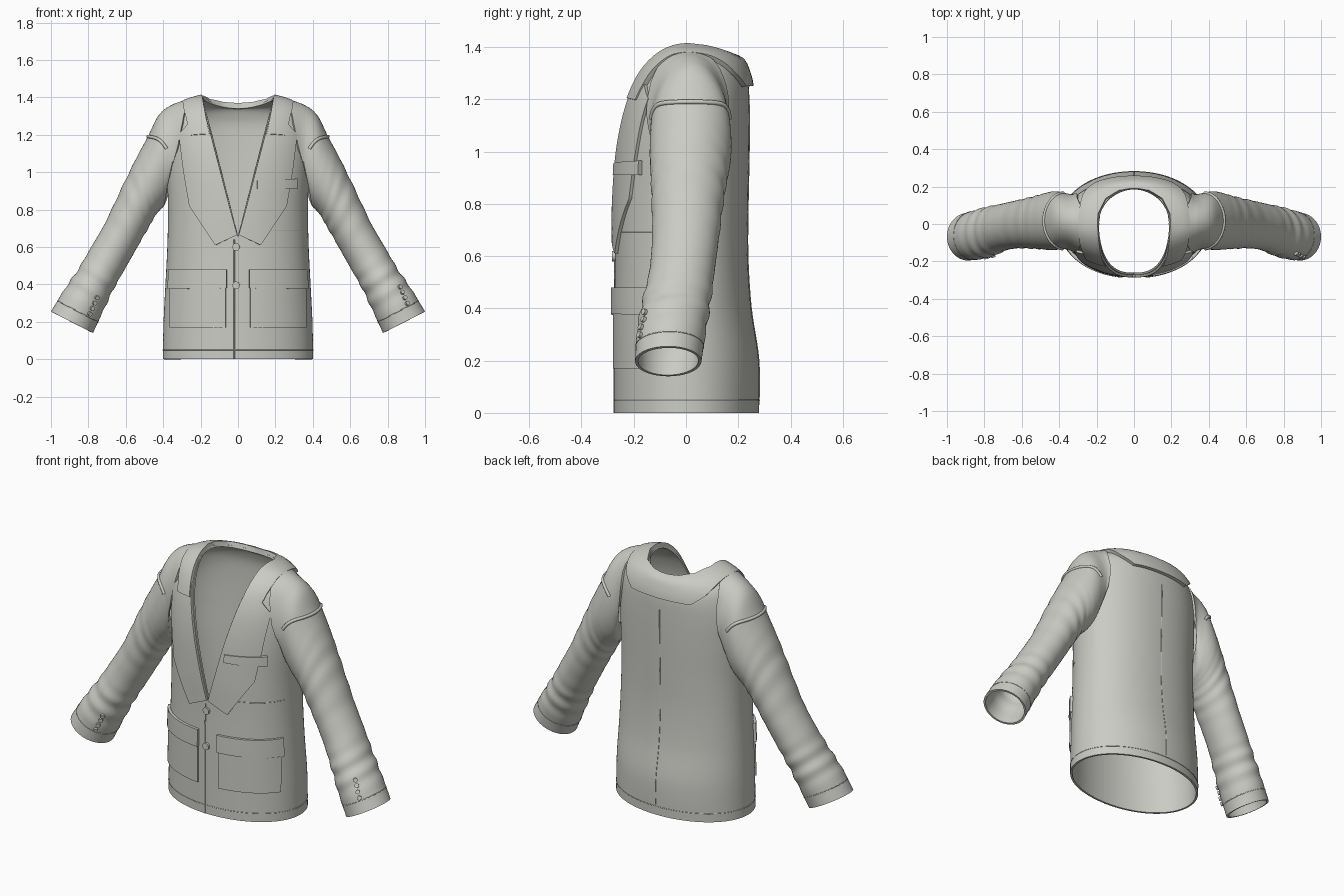
import bpy
from math import sin, cos, asin, pi, exp, hypot
from mathutils import Vector
from mathutils.bvhtree import BVHTree

if "Cube" in bpy.data.objects:
    bpy.data.objects.remove(bpy.data.objects["Cube"], do_unlink=True)

cloth = bpy.data.materials.new("warm_grey_cloth")
cloth.use_nodes = True
GREY = (0.60, 0.60, 0.56, 1)
cloth.diffuse_color = GREY
for node in cloth.node_tree.nodes:
    if node.type == 'BSDF_PRINCIPLED':
        node.inputs["Base Color"].default_value = GREY
        node.inputs["Roughness"].default_value = 0.8


def activate(ob):
    bpy.ops.object.select_all(action='DESELECT')
    ob.select_set(True)
    bpy.context.view_layer.objects.active = ob


def spline(rows, t):
    """Catmull-Rom through the rows, t counted in rows."""
    last = len(rows) - 1
    i = min(int(t), last - 1)
    f = t - i
    a, b, c, d = (rows[max(0, min(last, k))] for k in (i - 1, i, i + 1, i + 2))
    return [q + f / 2 * (r - p + f * (2 * p - 5 * q + 4 * r - s + f * (3 * (q - r) + s - p)))
            for p, q, r, s in zip(a, b, c, d)]


def linear(rows, steps):
    """Evenly subdivide a list of rows."""
    out = []
    for a, b in zip(rows, rows[1:]):
        for k in range(steps):
            out.append([p + (q - p) * k / steps for p, q in zip(a, b)])
    return out + [list(rows[-1])]


def grid_faces(rows, closed=False):
    n = len(rows[0])
    verts = [v for row in rows for v in row]
    faces = []
    for i in range(len(rows) - 1):
        for j in range(n if closed else n - 1):
            k = (j + 1) % n
            faces.append((i * n + j, i * n + k, (i + 1) * n + k, (i + 1) * n + j))
    return verts, faces


def sheet(name, rows, thickness, outward, closed=False):
    """Thick cloth sheet from a grid of points."""
    verts, faces = grid_faces(rows, closed)
    mesh = bpy.data.meshes.new(name)
    mesh.from_pydata(verts, [], faces)
    mesh.materials.append(cloth)
    ob = bpy.data.objects.new(name, mesh)
    bpy.context.collection.objects.link(ob)
    activate(ob)
    mod = ob.modifiers.new("thickness", 'SOLIDIFY')
    mod.thickness = thickness
    mod.offset = 1 if outward else -1
    bpy.ops.object.modifier_apply(modifier=mod.name)
    bpy.ops.object.shade_smooth_by_angle(angle=0.7)


def tube(name, points, radius):
    """Raised seam along a path."""
    curve = bpy.data.curves.new(name, 'CURVE')
    curve.dimensions = '3D'
    curve.bevel_depth = radius
    curve.bevel_resolution = 2
    line = curve.splines.new('POLY')
    line.points.add(len(points) - 1)
    for p, co in zip(line.points, points):
        p.co = (*co, 1)
    curve.materials.append(cloth)
    ob = bpy.data.objects.new(name, curve)
    bpy.context.collection.objects.link(ob)
    activate(ob)
    bpy.ops.object.convert(target='MESH')
    bpy.ops.object.shade_smooth_by_angle(angle=1.0)


# Torso sections: height, half width, front depth, back depth, squareness, sag at back
TORSO = [
    (0, .402, .275, .28, 2.05, 0), (.2, .398, .275, .279, 2.05, 0),
    (.4, .388, .275, .25, 2.1, 0), (.6, .378, .272, .237, 2.15, 0),
    (.8, .374, .272, .238, 2.15, 0), (1.0, .38, .262, .242, 2.15, 0),
    (1.15, .38, .238, .243, 2.15, 0), (1.25, .365, .206, .24, 2.15, 0),
    (1.32, .34, .165, .225, 2.15, .01), (1.37, .28, .115, .207, 2.1, .025),
    (1.397, .19, .07, .187, 2.05, .045)]


def torso_ring(v):
    z, hw, front, back, n, sag = spline(TORSO, v)
    vee = max(0, .19 * (z - .66) / .737)
    start = asin(min(1, vee / hw) ** (n / 2))
    ring = []
    for k in range(97):
        a = start + (2 * pi - 2 * start) * k / 96
        s, c = sin(a), cos(a)
        x = hw * abs(s) ** (2 / n) * (1 if s > 0 else -1)
        y = abs(c) ** (2 / n) * (-front if c > 0 else back)
        ring.append(Vector((x, y, z - sag * max(0, -c) ** 2)))
    return ring


torso_rows = [torso_ring(i / 8) for i in range((len(TORSO) - 1) * 8 + 1)]
sheet("jacket_body", torso_rows, .012, False)
body_tree = BVHTree.FromPolygons(*grid_faces(torso_rows))

# Sleeve sections: outer x, z, inner x, z, centre y, half depth
SLEEVE = [
    (.25, 1.35, .31, .93, .01, .115), (.335, 1.35, .345, .85, .015, .135),
    (.413, 1.305, .37, .82, .018, .149), (.476, 1.19, .40, .80, .017, .153),
    (.543, 1.07, .435, .765, .012, .146), (.62, .92, .48, .70, .006, .137),
    (.71, .73, .535, .605, -.002, .128), (.785, .60, .60, .49, -.015, .125),
    (.855, .48, .66, .385, -.035, .13), (.93, .37, .72, .26, -.055, .132),
    (1.0, .255, .775, .14, -.068, .127)]


def sleeve_point(side, t, a):
    ox, oz, ix, iz, cy, depth = spline(SLEEVE, t)
    # Creases gather at the elbow and above the cuff
    fold = .035 * exp(-((t - 8.3) / .8) ** 2) + .018 * exp(-((t - 5) / 1) ** 2)
    r = 1 + fold * sin(t * 9 + 1.2 * cos(a + .6))
    p = Vector((side * ((ox + ix) / 2 + r * cos(a) * (ox - ix) / 2),
                cy - side * r * sin(a) * depth,
                (oz + iz) / 2 + r * cos(a) * (oz - iz) / 2))
    if t > 5:
        return p
    # Flow the shoulder smoothly into the body
    loc, normal, _, _ = body_tree.find_nearest(p)
    d = (p - loc).dot(normal)
    lift = (hypot(d, .05) - d) / 2
    return p + normal * lift * min(1, 5 - t)


sleeve_rows = {}
for side, label in ((1, "left"), (-1, "right")):
    rows = [[sleeve_point(side, i / 10, 2 * pi * k / 48) for k in range(48)]
            for i in range((len(SLEEVE) - 1) * 10 + 1)]
    sleeve_rows[side] = rows
    sheet(label + "_sleeve", rows, .012, False, closed=True)
    # Armhole fold and cuff stitching
    arc = [1.4 * k / 20 for k in range(-20, 21)]
    tube(label + "_armhole_fold",
         [sleeve_point(side, 3 - .75 * a * a, a) for a in arc], .009)
    tube(label + "_cuff_seam",
         [sleeve_point(side, 9.45, 2 * pi * k / 48) for k in range(49)], .002)

# Whole garment surface that the details are laid on
verts, faces = grid_faces(torso_rows)
for rows in sleeve_rows.values():
    v2, f2 = grid_faces(rows, True)
    faces = faces + [tuple(i + len(verts) for i in f) for f in f2]
    verts = verts + v2
all_tree = BVHTree.FromPolygons(verts, faces)


def lay(x, z, face=-1, tree=all_tree):
    """Point and normal on the front (-1) or back (1) at x, z."""
    loc, normal, _, _ = tree.ray_cast(Vector((x, face * 2, z)), Vector((0, -face, 0)))
    if loc is None:
        loc, normal, _, _ = tree.find_nearest(Vector((x, face * .24, z)))
    return loc, normal


def front_patch(name, side, outline, thickness, steps=10):
    """Outline rows: inner x, z, outer x, z from bottom to top."""
    rows = []
    for ix, iz, ox, oz in linear(outline, steps):
        row = [lay(side * (ix + (ox - ix) * k / 16), iz + (oz - iz) * k / 16)[0]
               for k in range(17)]
        rows.append(row if side > 0 else row[::-1])
    sheet(name, rows, thickness, True)


def button(name, x, z, radius):
    loc, normal = lay(x, z)
    bpy.ops.mesh.primitive_cylinder_add(
        vertices=20, radius=radius, depth=.022, location=loc,
        rotation=normal.to_track_quat('Z', 'Y').to_euler())
    ob = bpy.context.object
    ob.name = name
    ob.data.materials.append(cloth)
    bpy.ops.object.shade_smooth_by_angle(angle=.6)


LAPEL = [(.004, .665, .12, .61), (.046, .82, .255, .82), (.087, .98, .285, 1.0),
         (.144, 1.2, .31, 1.2), (.162, 1.27, .23, 1.29)]
BUTTON_ROWS = {1: (.865, .385), -1: (-.755, .33)}
for side, label in ((1, "left"), (-1, "right")):
    front_patch(label + "_lapel", side, LAPEL, .013)
    front_patch(label + "_pocket", side, [(.065, .17, .36, .17), (.065, .47, .36, .47)], .008)
    front_patch(label + "_pocket_flap", side, [(.06, .38, .365, .375), (.06, .48, .36, .48)], .015)
    bx, bz = BUTTON_ROWS[side]
    for k in range(4):
        button(f"{label}_cuff_button_{k + 1}", bx + side * .013 * k, bz - .029 * k, .012)

front_patch("breast_pocket", 1, [(.10, .91, .305, .91), (.10, .955, .305, .965)], .02)
button("upper_button", -.01, .60, .02)
button("lower_button", -.01, .395, .02)

# Collar, from the left notch round the neck: inner and outer points
COLLAR = [
    (.15, -.21, 1.2, .255, -.20, 1.2), (.17, -.16, 1.3, .285, -.14, 1.31),
    (.19, -.05, 1.4, .295, -.06, 1.37), (.19, .05, 1.395, .285, .07, 1.36),
    (.15, .13, 1.375, .25, .18, 1.30), (.08, .175, 1.36, .19, .23, 1.25),
    (0, .187, 1.352, 0, .245, 1.25)]
mirrored = [(-a, b, c, -d, e, f) for a, b, c, d, e, f in COLLAR[-2::-1]]
collar_rows = []
for row in linear(COLLAR + mirrored, 6):
    inner, outer = Vector(row[:3]), Vector(row[3:])
    collar_rows.append([body_tree.find_nearest(inner.lerp(outer, k / 10))[0]
                        for k in range(11)])
sheet("collar", collar_rows, .019, True)

# Closure edge, hem, centre back and waist seams
tube("front_closure", [lay(-.02, z / 50, -1, body_tree)[0] for z in range(0, 33)], .003)
tube("back_seam", [lay(0, z / 50, 1, body_tree)[0] for z in range(3, 60)], .002)
tube("waist_seam", [lay(.12 + x / 100, .69, -1, body_tree)[0] for x in range(25)], .002)
tube("hem_seam", torso_ring(.32), .002)
